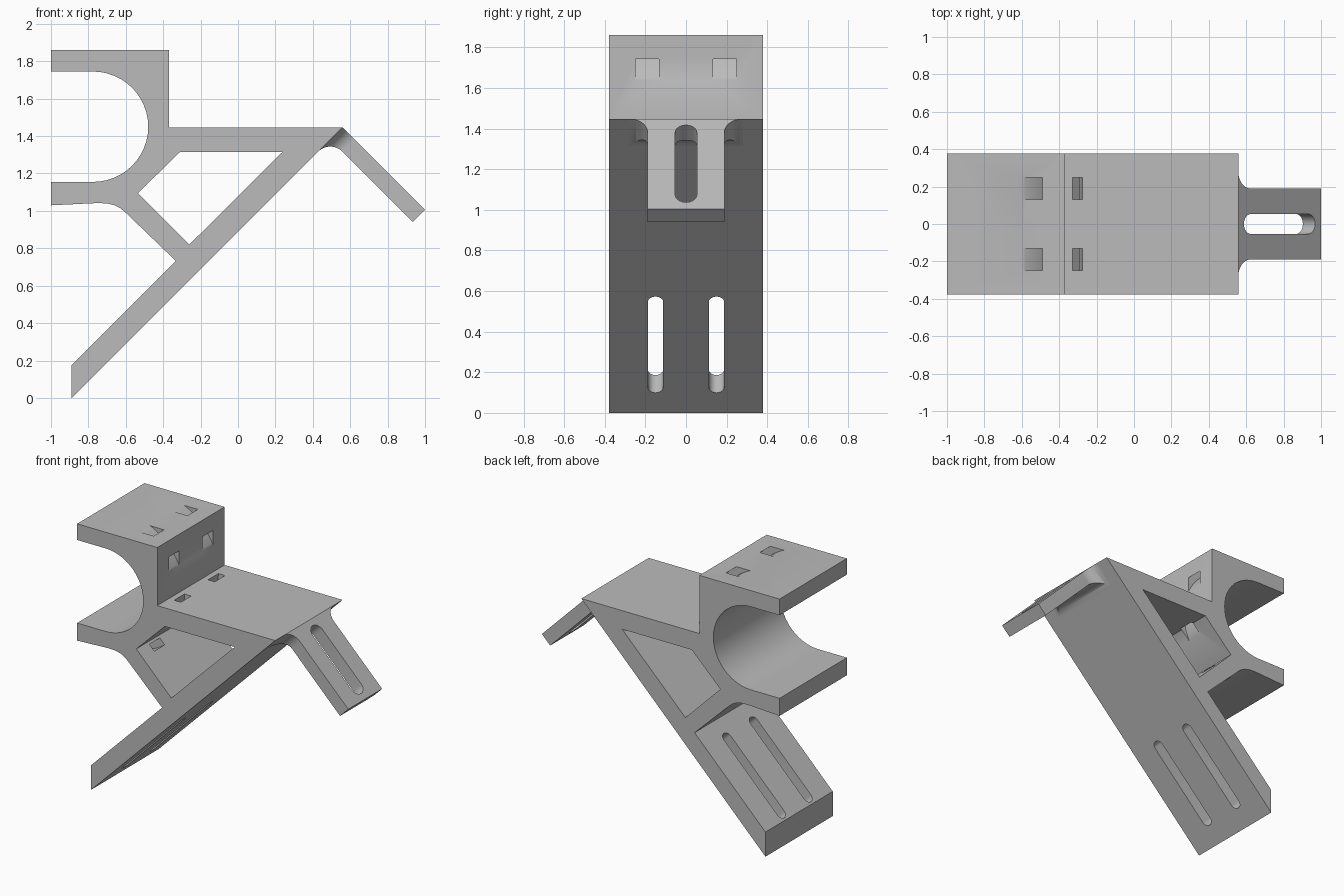
import bpy
import bmesh
from math import cos, sin, radians, sqrt
from mathutils import Vector

if "Cube" in bpy.data.objects:
    bpy.data.objects.remove(bpy.data.objects["Cube"], do_unlink=True)

grey = bpy.data.materials.new("plain grey")
grey.use_nodes = True
grey.diffuse_color = (0.5, 0.5, 0.5, 1)
grey.node_tree.nodes["Principled BSDF"].inputs["Base Color"].default_value = (0.5, 0.5, 0.5, 1)

X, Y, Z = Vector((1, 0, 0)), Vector((0, 1, 0)), Vector((0, 0, 1))
DOWN = Vector((1, 0, -1)) / sqrt(2)   # along the tab
UP = Vector((1, 0, 1)) / sqrt(2)      # along the diagonal board
HALF = 0.378
APEX = Vector((0.558, 0, 1.447))
FOOT = Vector((-0.889, 0, 0))


def arc(cx, cy, r, start, end, n):
    """Points on a circular arc, angles in degrees."""
    angles = [radians(start + (end - start) * i / n) for i in range(n + 1)]
    return [(cx + r * cos(a), cy + r * sin(a)) for a in angles]


def prism(name, pts, origin, a, b, c, lo, hi):
    """Extrude a 2D profile given on axes a, b along axis c."""
    bm = bmesh.new()
    face = bm.faces.new([bm.verts.new(origin + a * u + b * v + c * lo) for u, v in pts])
    new = bmesh.ops.extrude_face_region(bm, geom=[face])["geom"]
    bmesh.ops.translate(bm, vec=c * (hi - lo),
                        verts=[g for g in new if isinstance(g, bmesh.types.BMVert)])
    bmesh.ops.recalc_face_normals(bm, faces=bm.faces)
    mesh = bpy.data.meshes.new(name)
    bm.to_mesh(mesh)
    bm.free()
    mesh.materials.append(grey)
    obj = bpy.data.objects.new(name, mesh)
    bpy.context.collection.objects.link(obj)
    return obj


def boolean(target, tool, operation="DIFFERENCE"):
    tool.hide_render = True
    mod = target.modifiers.new("cut", "BOOLEAN")
    mod.object, mod.operation, mod.solver = tool, operation, "EXACT"
    bpy.context.view_layer.objects.active = target
    bpy.ops.object.modifier_apply(modifier=mod.name)
    bpy.data.objects.remove(tool, do_unlink=True)


def slot(start, end, centre, r):
    """Round-ended slot outline running along the first axis."""
    return arc(end - r, centre, r, -90, 90, 10) + arc(start + r, centre, r, 90, 270, 10)


# Bracket body: pipe saddle, shelf and diagonal board
CX, CZ, R = -0.775, 1.45, 0.295
outline = [(-1, 1.86), (-0.37, 1.86), (-0.37, 1.447), (APEX.x, APEX.z), (FOOT.x, 0),
           (FOOT.x, 0.175), (-0.332, 0.732), (-0.6, 0.99), (-0.627, 1.013), (-0.66, 1.03),
           (-0.7, 1.04), (-0.75, 1.042), (-1, 1.03), (-1, 1.155)]
outline += arc(CX, CZ, R, -90, 90, 24) + [(-1, 1.745)]
body = prism("bracket_body", outline, Vector(), X, Z, Y, -HALF, HALF)

# Opening between the struts
opening = [(-0.31, 1.315), (0.238, 1.315), (-0.26, 0.82), (-0.535, 1.095)]
boolean(body, prism("opening_cutter", opening, Vector(), X, Z, Y, -1, 1))

# Curved strap channels around the saddle, and slots in the diagonal board
channel = arc(CX, CZ, 0.5, -90, 80, 32) + arc(CX, CZ, 0.447, 80, -90, 32)
for side in (-1, 1):
    boolean(body, prism("channel_cutter", channel, Vector(), X, Z, Y,
                        side * 0.19 - 0.058, side * 0.19 + 0.058))
    boolean(body, prism("board_slot_cutter", slot(0.14, 0.81, side * 0.15, 0.0375),
                        FOOT, UP, Y, DOWN, -0.16, 0.05))

# Sloping tab with a filleted root underneath
T = 0.092
profile = [(0, 0), (0.625, 0), (0.625, -T)] + arc(T, -2 * T, T, 90, 180, 12)
tab = prism("sloping_tab", profile, APEX, DOWN, UP, Y, -0.3, 0.3)

# Trim the tab to its plan, flaring into the board
right = arc(0.09, 0.28, 0.09, 180, 270, 12)
plan = [(-0.05, 0.28)] + right + [(0.7, 0.19), (0.7, -0.19)]
plan += [(u, -v) for u, v in reversed(right)] + [(-0.05, -0.28)]
boolean(tab, prism("plan_cutter", plan, APEX, DOWN, Y, UP, -0.4, 0.2), "INTERSECT")
boolean(tab, prism("tab_slot_cutter", slot(0.042, 0.58, 0, 0.054), APEX, DOWN, Y, UP, -0.4, 0.2))

# Smooth the curved surfaces, keep the edges crisp
bpy.ops.object.select_all(action="DESELECT")
for obj in (body, tab):
    obj.select_set(True)
bpy.context.view_layer.objects.active = body
bpy.ops.object.shade_smooth_by_angle(angle=radians(30))
